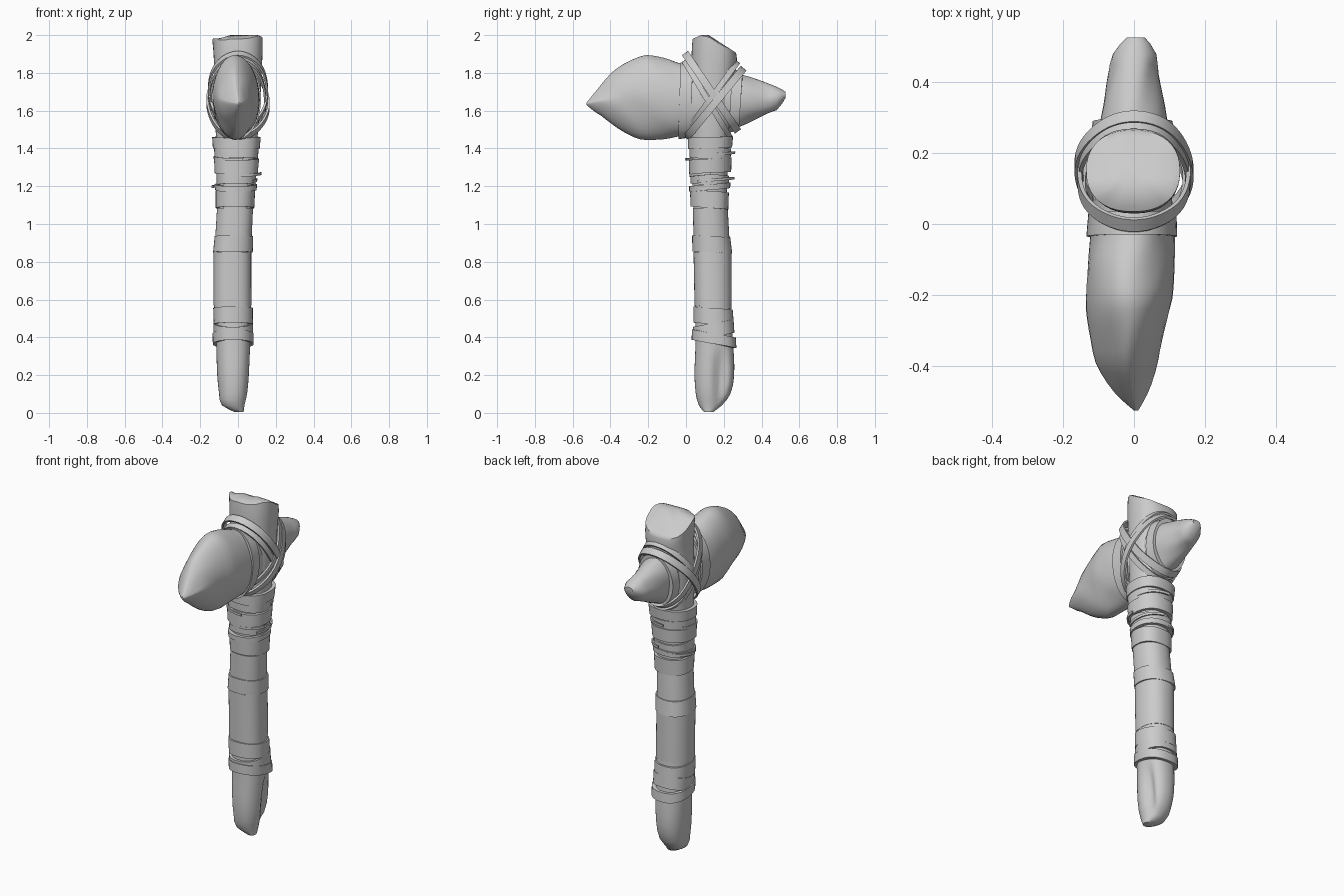
import bpy, bmesh, math
from mathutils import Vector

if "Cube" in bpy.data.objects:
    bpy.data.objects.remove(bpy.data.objects["Cube"])

TAU = math.tau
# Cross-section limits along each part: position, then low/high of both other axes
HANDLE = [(0.005, -.02, .03, .095, .145), (.04, -.085, .035, .068, .19), (.1, -.1, .05, .052, .235),
          (.2, -.11, .06, .045, .255), (.36, -.115, .065, .05, .25), (.6, -.122, .064, .05, .232),
          (.85, -.122, .064, .045, .232), (1.0, -.107, .07, .043, .213), (1.2, -.105, .08, .035, .217),
          (1.4, -.112, .098, .03, .225), (1.6, -.125, .115, .03, .245), (1.8, -.125, .125, .03, .262),
          (1.93, -.13, .13, .03, .27), (2.0, -.135, .13, .035, .265)]
STONE = [(-.527, .0, .012, 1.63, 1.642), (-.48, -.052, .038, 1.592, 1.70), (-.40, -.105, .068, 1.53, 1.795),
         (-.33, -.122, .085, 1.487, 1.848), (-.25, -.135, .1, 1.45, 1.89), (-.2, -.137, .11, 1.445, 1.9),
         (-.1, -.135, .115, 1.45, 1.875), (-.03, -.125, .115, 1.46, 1.85), (.1, -.115, .11, 1.48, 1.83),
         (.24, -.105, .1, 1.5, 1.805), (.32, -.095, .09, 1.53, 1.785), (.42, -.075, .07, 1.575, 1.75),
         (.49, -.055, .06, 1.61, 1.722), (.527, -.02, .03, 1.668, 1.7)]


def limits(table, t):
    """Smooth (Catmull-Rom) lookup in a section table."""
    t = min(max(t, table[0][0]), table[-1][0])
    i = max(k for k in range(len(table) - 1) if table[k][0] <= t)
    a, b = table[i], table[i + 1]
    p, n = table[max(i - 1, 0)], table[min(i + 2, len(table) - 1)]
    d = b[0] - a[0]
    s = (t - a[0]) / d
    out = []
    for k in range(1, 5):
        m0 = (b[k] - p[k]) / (b[0] - p[0]) * d
        m1 = (n[k] - a[k]) / (n[0] - a[0]) * d
        out.append((2*s**3 - 3*s*s + 1) * a[k] + (s**3 - 2*s*s + s) * m0
                   + (3*s*s - 2*s**3) * b[k] + (s**3 - s*s) * m1)
    return out


def oval(lim, ang, p, off=0):
    c, s = math.cos(ang), math.sin(ang)
    u = (lim[0] + lim[1]) / 2 + ((lim[1] - lim[0]) / 2 + off) * math.copysign(abs(c) ** (2 / p), c)
    v = (lim[2] + lim[3]) / 2 + ((lim[3] - lim[2]) / 2 + off) * math.copysign(abs(s) ** (2 / p), s)
    return u, v


def handle_point(z, ang, off=0):
    x, y = oval(limits(HANDLE, z), ang, 2.3, off)
    return Vector((x, y, z))


def stone_point(y, ang, off=0):
    p = 1.4 + .6 * min(1, max(0, (y + .5) / .4))      # keeled at the tip, rounder behind
    x, z = oval(limits(STONE, y), ang, p, off)
    return Vector((x, y, z))


def grid(name, rows, wrap_rows=False, wrap_cols=True, caps=False, angle=40):
    """Skin a list of point rows."""
    bm = bmesh.new()
    vs = [[bm.verts.new(p) for p in r] for r in rows]
    nr, nc = len(rows), len(rows[0])
    for i in range(nr if wrap_rows else nr - 1):
        for j in range(nc if wrap_cols else nc - 1):
            a, b = vs[i], vs[(i + 1) % nr]
            k = (j + 1) % nc
            bm.faces.new((a[j], a[k], b[k], b[j]))
    if caps:
        bm.faces.new(vs[0])
        bm.faces.new(vs[-1])
    bmesh.ops.recalc_face_normals(bm, faces=bm.faces)
    me = bpy.data.meshes.new(name)
    bm.to_mesh(me)
    bm.free()
    ob = bpy.data.objects.new(name, me)
    bpy.context.collection.objects.link(ob)
    bpy.context.view_layer.objects.active = ob
    ob.select_set(True)
    bpy.ops.object.shade_smooth_by_angle(angle=math.radians(angle))
    ob.select_set(False)
    return ob


def band(name, point, t0, t1, off, tilt=0, phase=math.pi / 2, arc=None, n=40):
    """Leather band around a part; arc gives a loose strip that lifts off at its end."""
    rows = []
    for i in range(n if arc is None else n + 1):
        f = i / n
        a = TAU * f if arc is None else arc[0] + (arc[1] - arc[0]) * f
        o = off + .002 * math.sin(3 * a + 17 * t0) + (0 if arc is None else .022 * f * f)
        sh = tilt * math.cos(a - phase)
        inner = -.008 if arc is None else o - .008
        rows.append([point(t0 + sh, a, inner), point(t0 + sh, a, o),
                     point(t1 + sh, a, o), point(t1 + sh, a, inner)])
    grid(name, rows, wrap_rows=arc is None, caps=arc is not None)


def strap(name, front, back, rx, width=.04, n=56):
    """Flat strap looped diagonally around handle and stone."""
    f, b = Vector((0, *front)), Vector((0, *back))
    mid, half = (f + b) / 2, (f - b) / 2
    w = half.cross(Vector((1, 0, 0))).normalized() * width / 2
    rows = []
    for i in range(n):
        a = TAU * i / n
        k = 1 + .02 * math.sin(4 * a + front[1] * 9)
        rad = Vector((rx, 0, 0)) * math.cos(a) * k + half * math.sin(a)
        r_in = rad * (1 - .012 / rad.length)
        rows.append([mid + r_in - w, mid + rad - w, mid + rad + w, mid + r_in + w])
    grid(name, rows, wrap_rows=True)


# Wooden handle: grooved foot, slanted broken top
N = 40
rows = []
zs = [.005, .02, .04, .07] + [.1 + .05 * i for i in range(38)] + [1.975, 2.0]
for z in zs + [2.0, 2.0]:
    row = []
    inset = 1 if len(rows) < len(zs) else (.85 if len(rows) == len(zs) else .4)
    for j in range(N):
        p = handle_point(z, TAU * j / N)
        c = Vector((-.02 if z < 1 else 0, .15, z))
        p = c + (p - c) * inset
        if z < .36 and p.x > -.02:                     # split in the foot
            p.x -= .035 * math.exp(-((p.y - .18) / .03) ** 2) * math.sin(math.pi * z / .36)
        if z > 1.8:
            drop = 4.3 * max(0, p.y - .12) + 3 * max(0, .08 - p.y) + .12 * max(0, math.sin(22 * p.x + 4))
            p.z = 1.8 + (z - 1.8) * (1 - .75 * min(1, drop))
        row.append(p)
    rows.append(row)
grid("wooden_handle", rows, caps=True, angle=50)

# Stone head: keeled blade in front, blunt spike behind
ys = [-.527, -.505] + [-.48 + .03 * i for i in range(33)] + [.51, .527]
rows = []
for y in ys:
    row = []
    for j in range(36):
        a = TAU * j / 36
        chip = -.006 * max(0, math.sin(3 * a + 14 * y)) if -.45 < y < .48 else 0
        row.append(stone_point(y, a, chip))
    rows.append(row)
grid("stone_head", rows, caps=True, angle=35)

# Wrapped bands up the handle: bottom, top, thickness, tilt
for i, (z0, z1, off, tilt) in enumerate([
        (.365, .42, .018, -.022), (.405, .475, .013, .02), (.47, .555, .012, -.008), (.55, .575, .005, 0),
        (.57, .855, .007, .004), (.85, .935, .012, -.005), (.93, 1.085, .006, 0), (1.085, 1.175, .013, -.008),
        (1.18, 1.21, .018, .01), (1.205, 1.265, .010, -.01), (1.27, 1.345, .018, .006),
        (1.345, 1.405, .013, -.006), (1.4, 1.46, .019, .004)]):
    band(f"handle_band_{i + 1}", handle_point, z0, z1, off, tilt)

# Loose strips on the upper wrapping
for i, (z, a0, a1) in enumerate([(1.345, 2.6, 4.9), (1.225, -.6, 1.5), (1.19, 1.2, 3.2), (1.26, 4.2, 6.3),
                                 (1.36, .2, 1.7)]):
    band(f"loose_strip_{i + 1}", handle_point, z, z + .014, .016, .01, arc=(a0, a1), n=16)

# Collars around the stone on both sides of the handle
band("front_collar", stone_point, -.035, .03, .008, .006)
band("back_collar", stone_point, .235, .29, .016, .01)

# Diagonal lashing crossing on both sides
strap("lashing_down_outer", (-.005, 1.905), (.275, 1.49), .163)
strap("lashing_down_inner", (-.01, 1.865), (.235, 1.455), .152, .03)
strap("lashing_up_outer", (0, 1.455), (.305, 1.825), .166)
strap("lashing_up_inner", (.01, 1.5), (.275, 1.86), .154, .03)
